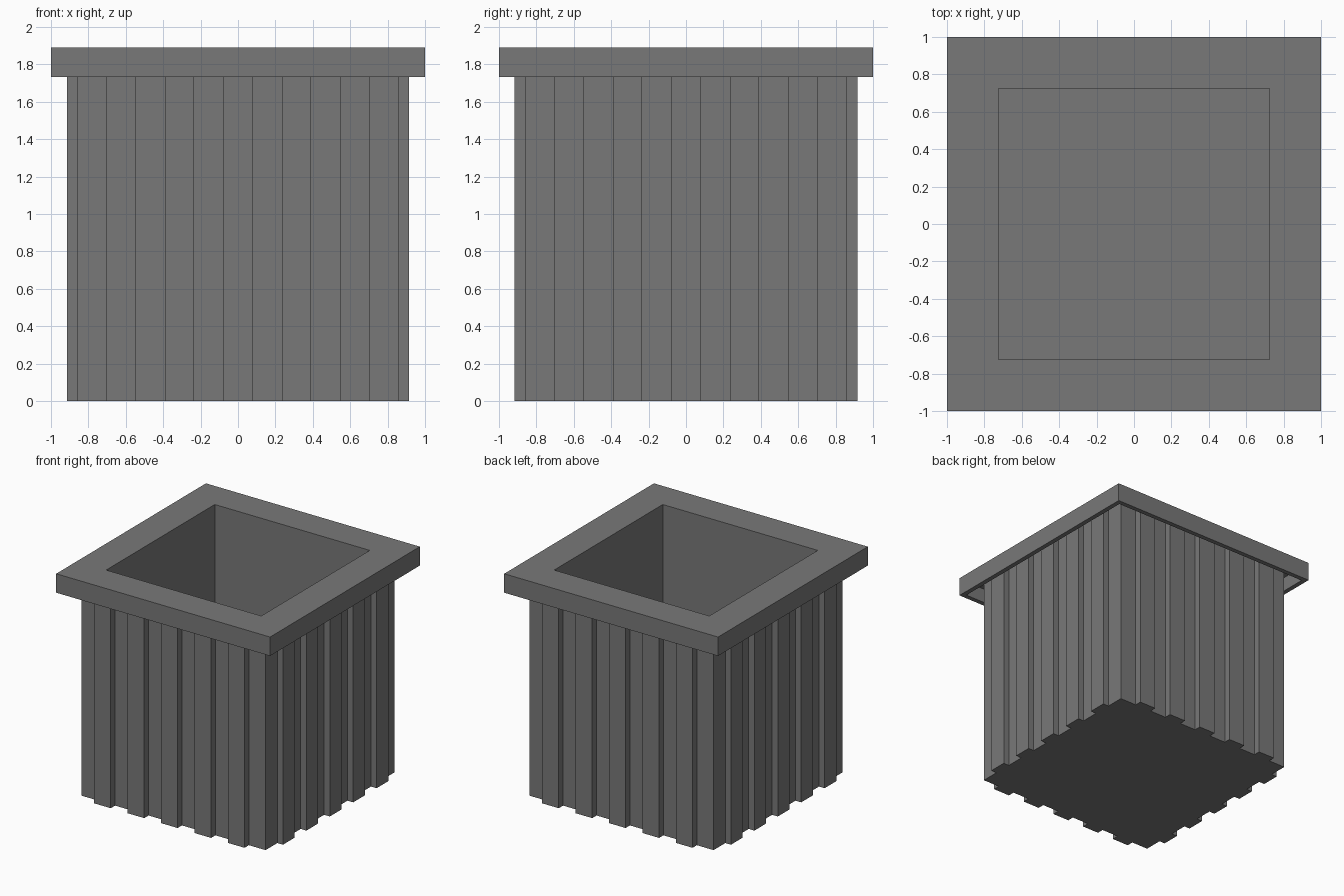
import bpy, bmesh

if "Cube" in bpy.data.objects:
    bpy.data.objects.remove(bpy.data.objects["Cube"])

BODY = 0.86            # half width of the recessed wall
STRIP = 2 * BODY / 11  # width of each slat and each gap
INNER = 0.725          # half width of the opening
UNDER_RIM = 1.855      # underside of the rim's top plate

# Dark grey for the whole planter
grey = bpy.data.materials.new("dark_grey")
grey.diffuse_color = (0.19, 0.19, 0.19, 1)
grey.use_nodes = True
grey.node_tree.nodes["Principled BSDF"].inputs["Base Color"].default_value = grey.diffuse_color


def finish(name, bm):
    bmesh.ops.recalc_face_normals(bm, faces=bm.faces)
    mesh = bpy.data.meshes.new(name)
    bm.to_mesh(mesh)
    bm.free()
    mesh.materials.append(grey)
    obj = bpy.data.objects.new(name, mesh)
    bpy.context.collection.objects.link(obj)
    return obj


def square_shell(name, profile):
    """Sweep a (half width, height) profile around a square, capping both ends."""
    bm = bmesh.new()
    rings = [[bm.verts.new((sx * r, sy * r, z))
              for sx, sy in ((-1, -1), (1, -1), (1, 1), (-1, 1))]
             for r, z in profile]
    for a, b in zip(rings, rings[1:]):
        for i in range(4):
            j = (i + 1) % 4
            bm.faces.new((a[i], a[j], b[j], b[i]))
    bm.faces.new(rings[0])
    bm.faces.new(rings[-1])
    return finish(name, bm)


def box(name, x0, x1, y0, y1, z0, z1):
    bm = bmesh.new()
    bmesh.ops.create_cube(bm, size=1)
    for v in bm.verts:
        v.co = (x1 if v.co.x > 0 else x0,
                y1 if v.co.y > 0 else y0,
                z1 if v.co.z > 0 else z0)
    return finish(name, bm)


# Planter wall, overhanging hollow rim and inside well
square_shell("planter_shell", [
    (BODY, 0), (BODY, UNDER_RIM),
    (0.96, UNDER_RIM), (0.96, 1.732), (1.0, 1.732), (1.0, 1.892),
    (INNER, 1.892), (INNER, 0.14)])

# Five raised vertical slats on each side
for k in range(-2, 3):
    a = (2 * k - 0.5) * STRIP
    b = a + STRIP
    n = k + 3
    box(f"front_slat_{n}", a, b, -0.918, -BODY, 0, UNDER_RIM)
    box(f"back_slat_{n}", a, b, BODY, 0.918, 0, UNDER_RIM)
    box(f"left_slat_{n}", -0.913, -BODY, a, b, 0, UNDER_RIM)
    box(f"right_slat_{n}", BODY, 0.913, a, b, 0, UNDER_RIM)
